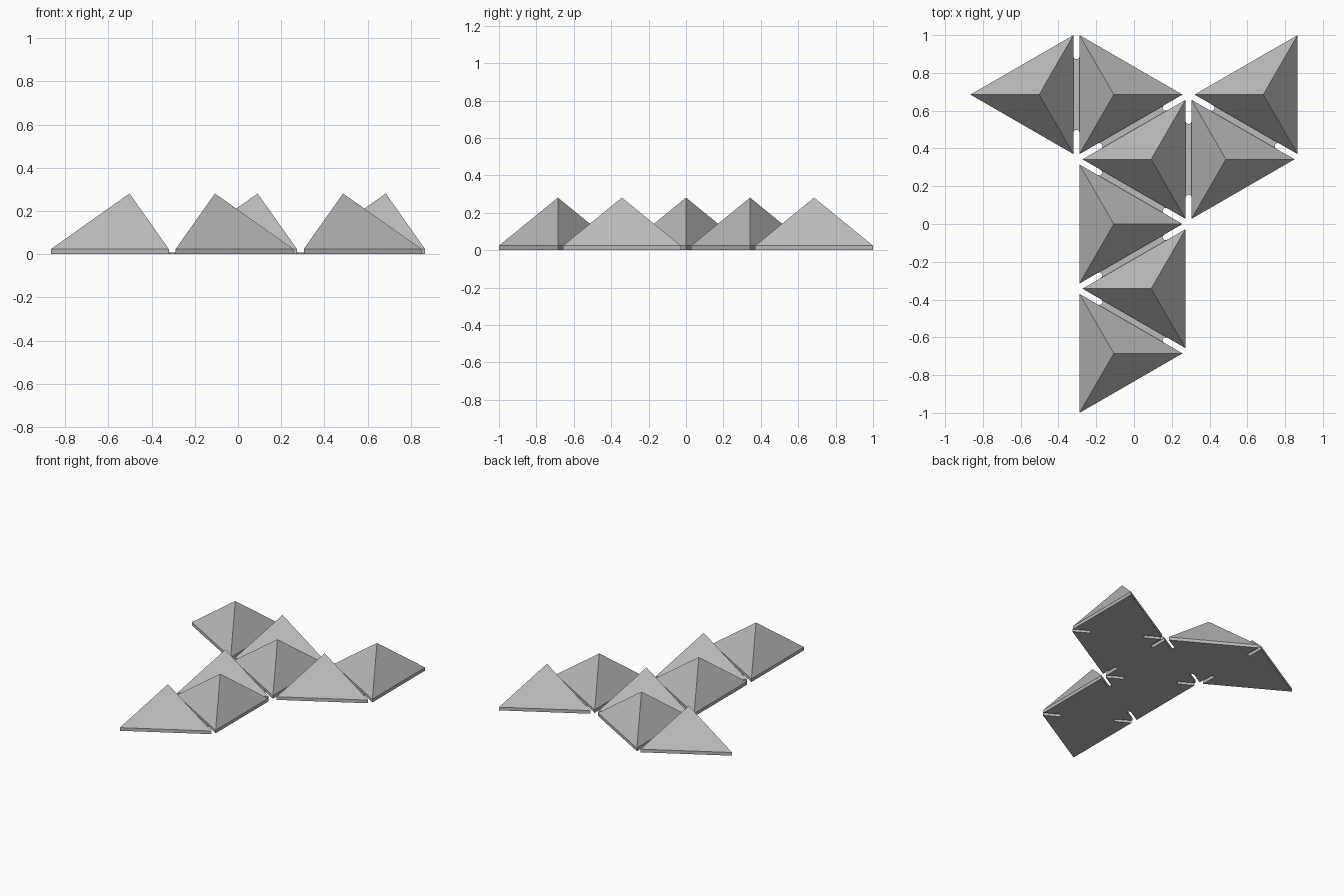
import bpy
import bmesh
import math
from mathutils import Matrix, Vector

cube = bpy.data.objects.get("Cube")
if cube:
    bpy.data.objects.remove(cube, do_unlink=True)

SIDE = 0.63                      # edge of one triangular tile
PITCH = (2 - SIDE) / 2           # edge of the triangle grid the tiles sit on
INNER = SIDE / (2 * math.sqrt(3))
STEP = PITCH / (2 * math.sqrt(3))
GAP = 2 * (STEP - INNER)
BASE = 0.024
APEX = BASE + INNER * math.sqrt(2)
HINGE = 0.008
HALF_HINGE = 0.187

grey = bpy.data.materials.new("light grey")
grey.use_nodes = True
grey.diffuse_color = (0.5, 0.5, 0.5, 1)
grey.node_tree.nodes["Principled BSDF"].inputs["Base Color"].default_value = (0.5, 0.5, 0.5, 1)


def add_object(name, bm, matrix):
    bmesh.ops.recalc_face_normals(bm, faces=bm.faces)
    mesh = bpy.data.meshes.new(name)
    bm.to_mesh(mesh)
    bm.free()
    mesh.materials.append(grey)
    obj = bpy.data.objects.new(name, mesh)
    obj.matrix_world = matrix
    bpy.context.collection.objects.link(obj)


def prism(outline, height):
    """Extrude a flat outline up from the ground; return the mesh and its top face."""
    bm = bmesh.new()
    bottom = bm.faces.new([bm.verts.new((x, y, 0)) for x, y in outline])
    result = bmesh.ops.extrude_face_region(bm, geom=[bottom], use_keep_orig=True)
    top = [f for f in result["geom"] if isinstance(f, bmesh.types.BMFace)][0]
    bmesh.ops.translate(bm, verts=top.verts[:], vec=(0, 0, height))
    return bm, top


def tile(name, centre, angle):
    """Triangular slab with a pyramid on top."""
    corners = [(2 * INNER * math.cos(a), 2 * INNER * math.sin(a))
               for a in (0, math.tau / 3, 2 * math.tau / 3)]
    bm, top = prism(corners, BASE)
    peak = bmesh.ops.poke(bm, faces=[top])["verts"][0]
    peak.co = (0, 0, APEX)
    add_object(name, bm, Matrix.Translation(centre) @ Matrix.Rotation(angle, 4, "Z"))


def hinge(name, a, b):
    """Thin strip joining two tiles, with a round notch at each end."""
    w = GAP / 2
    arc = [(w * math.cos(t), HALF_HINGE + w - w * math.sin(t))
           for t in (math.pi * i / 8 for i in range(9))]
    outline = arc + [(-x, -y) for x, y in arc]
    bm, _ = prism(outline, HINGE)
    d = b - a
    add_object(name, bm, Matrix.Translation((a + b) / 2)
               @ Matrix.Rotation(math.atan2(d.y, d.x), 4, "Z"))


# Grid column (in STEPs), grid row (in half PITCHes), tip pointing right or left
layout = {
    "far_left": (-3, 2, False),
    "back": (-1, 2, True),
    "centre": (0, 1, False),
    "right": (2, 1, True),
    "far_right": (3, 2, False),
    "middle": (-1, 0, True),
    "lower": (0, -1, False),
    "front": (-1, -2, True),
}
centres = {}
for key, (col, row, points_right) in layout.items():
    centres[key] = Vector((INNER / 2 + col * STEP, row * PITCH / 2, 0))
    tile(key + "_pyramid", centres[key], 0 if points_right else math.pi)

# Hinges between neighbouring tiles
for a, b in [("far_left", "back"), ("back", "centre"), ("centre", "right"),
             ("right", "far_right"), ("centre", "middle"),
             ("middle", "lower"), ("lower", "front")]:
    hinge(a + "_" + b + "_hinge", centres[a], centres[b])
